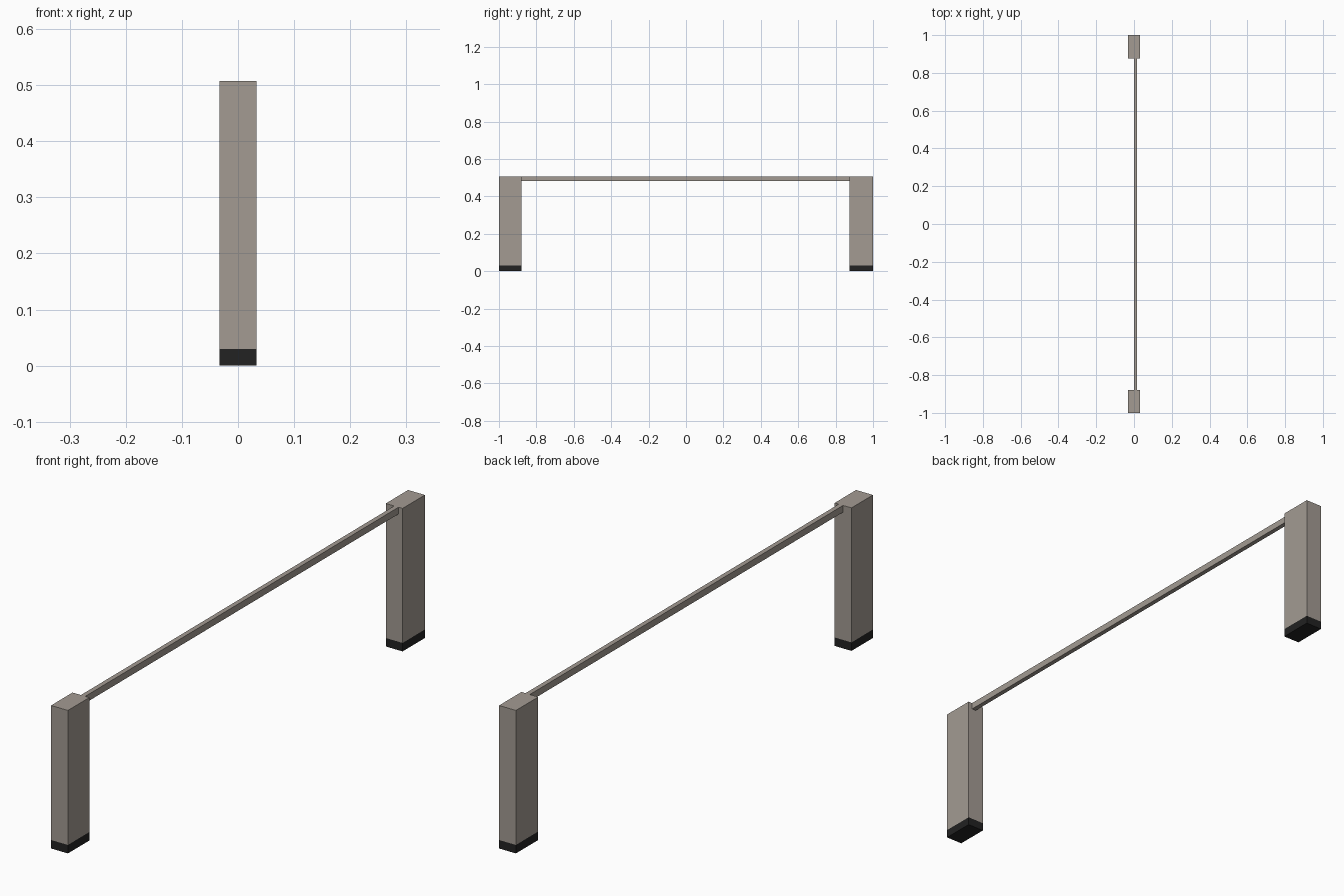
import bpy, bmesh

if "Cube" in bpy.data.objects:
    bpy.data.objects.remove(bpy.data.objects["Cube"])

def material(name, rgb):
    m = bpy.data.materials.new(name)
    m.diffuse_color = (*rgb, 1.0)
    m.use_nodes = True
    m.node_tree.nodes["Principled BSDF"].inputs["Base Color"].default_value = m.diffuse_color
    return m

METAL = material("warm grey metal", (0.366, 0.328, 0.29))
RUBBER = material("black rubber", (0.016, 0.016, 0.016))

def box(name, x, y, z, mat):
    """Box from (min, max) ranges on each axis."""
    bm = bmesh.new()
    bmesh.ops.create_cube(bm, size=1.0)
    for v in bm.verts:
        v.co = [r[0] if c < 0 else r[1] for c, r in zip(v.co, (x, y, z))]
    me = bpy.data.meshes.new(name)
    bm.to_mesh(me)
    bm.free()
    me.materials.append(mat)
    ob = bpy.data.objects.new(name, me)
    bpy.context.collection.objects.link(ob)
    return ob

HALF_W, TOP, FOOT = 0.033, 0.507, 0.03
FRONT_IN, BACK_IN = -0.88, 0.875

# Legs with dark foot pads
for side, y in (("front", (-1.0, FRONT_IN)), ("back", (BACK_IN, 1.0))):
    box(side + "_leg", (-HALF_W, HALF_W), y, (FOOT, TOP), METAL)
    box(side + "_foot_pad", (-HALF_W, HALF_W), y, (0.0, FOOT), RUBBER)

# Thin top rail, set just to the right of centre and flush with the leg tops
box("top_rail", (0.0, 0.017), (FRONT_IN, BACK_IN), (TOP - 0.024, TOP), METAL)
